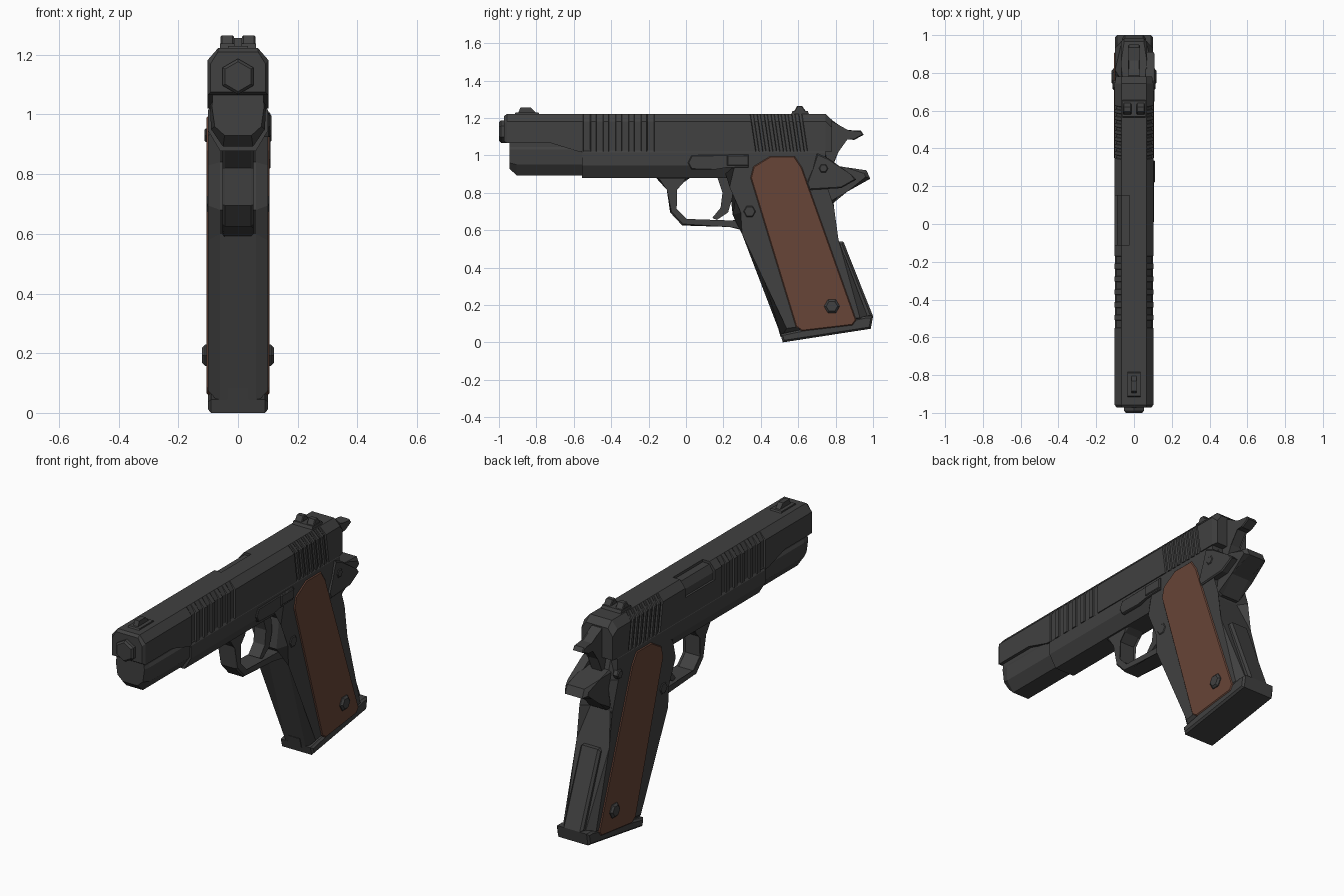
import bpy, bmesh, math
from mathutils import Vector


def material(name, rgb):
    m = bpy.data.materials.new(name)
    m.diffuse_color = (*rgb, 1)
    return m


STEEL = material("dark_steel", (0.052, 0.052, 0.052))
WOOD = material("brown_wood", (0.135, 0.058, 0.038))


def finish(name, bm, mat):
    bmesh.ops.recalc_face_normals(bm, faces=bm.faces)
    me = bpy.data.meshes.new(name)
    bm.to_mesh(me)
    bm.free()
    me.materials.append(mat)
    ob = bpy.data.objects.new(name, me)
    bpy.context.collection.objects.link(ob)
    return ob


def prism(name, pts, x0, x1, bevel=0, mat=STEEL):
    """Side profile of (y, z) points extruded from x0 to x1, outline chamfered."""
    bm = bmesh.new()
    a = [bm.verts.new((x0, y, z)) for y, z in pts]
    b = [bm.verts.new((x1, y, z)) for y, z in pts]
    bm.faces.new(a)
    bm.faces.new(b[::-1])
    for i in range(len(pts)):
        j = (i + 1) % len(pts)
        bm.faces.new((a[i], b[i], b[j], a[j]))
    if bevel:
        rim = [e for e in bm.edges if abs(e.verts[0].co.x - e.verts[1].co.x) < 1e-6]
        bmesh.ops.bevel(bm, geom=rim, offset=bevel, offset_type='OFFSET', segments=1,
                        profile=0.5, affect='EDGES', clamp_overlap=True)
    return finish(name, bm, mat)


def loft(name, rings, mat=STEEL):
    """Skin between cross-sections that all have the same number of points."""
    bm = bmesh.new()
    vs = [[bm.verts.new(p) for p in r] for r in rings]
    n = len(vs[0])
    bm.faces.new(vs[0])
    bm.faces.new(vs[-1][::-1])
    for r, s in zip(vs, vs[1:]):
        for i in range(n):
            j = (i + 1) % n
            bm.faces.new((r[i], s[i], s[j], r[j]))
    return finish(name, bm, mat)


def mirrored(half, y, slant=0):
    """Cross-section ring from a half outline of (x, z) points."""
    both = half + [(-x, z) for x, z in reversed(half)]
    return [(x, y + slant * (z - 1.02), z) for x, z in both]


def hexagon(y, z, r, turn=0):
    return [(y + r * math.cos(math.radians(60 * k + turn)),
             z + r * math.sin(math.radians(60 * k + turn))) for k in range(6)]


# Slide with serrations
def slide_ring(y, w=0.102, zb=1.02, top=1.222, slant=0):
    return mirrored([(w, zb), (w, top - 0.04), (min(w, 0.067), top)], y, slant)


rings = [slide_ring(-0.972, 0.092, 1.075, 1.21), slide_ring(-0.957, zb=1.065),
         slide_ring(-0.72, zb=1.065), slide_ring(-0.575)]
for start, pitch, width, count, slant in ((-0.55, 0.068, 0.038, 6, 0),
                                          (0.372, 0.037, 0.017, 8, -0.15)):
    for k in range(count):
        y = start + k * pitch
        for dy, w in ((0, 0.102), (0.003, 0.093), (width, 0.093), (width + 0.003, 0.102)):
            rings.append(slide_ring(y + dy, w, slant=slant))
rings += [slide_ring(0.745), slide_ring(0.78, 0.096, 1.02, 1.19)]
slide = loft("slide", rings)

# Ejection port and the chamber seen inside it
cutter = prism("port_cutter", [(-0.11, 1.13), (0.15, 1.13), (0.15, 1.3), (-0.11, 1.3)], -0.2, -0.025)
cutter.hide_render = True
cutter.hide_viewport = True
mod = slide.modifiers.new("port", 'BOOLEAN')
mod.operation = 'DIFFERENCE'
mod.solver = 'EXACT'
mod.object = cutter
loft("chamber", [slide_ring(y, 0.09, 1.05, 1.208) for y in (-0.14, 0.18)])

# Barrel muzzle
loft("muzzle", [[(r * math.sin(k * math.pi / 3), y, 1.127 + r * math.cos(k * math.pi / 3))
                 for k in range(6)] for y, r in ((-1.0, 0.05), (-0.99, 0.06), (-0.93, 0.06))])

# Front dust cover and frame
cover = [(0.085, 1.1), (0.085, 1.045), (0.094, 1.03), (0.09, 0.95), (0.05, 0.892)]
low = [(0.085, 1.1), (0.085, 1.045), (0.088, 1.03), (0.078, 0.96), (0.045, 0.93)]
loft("dust_cover", [mirrored(low, -0.945), mirrored(cover, -0.905), mirrored(cover, -0.5)])
body = [(0.09, 1.03), (0.1, 1.015), (0.1, 0.945), (0.06, 0.878)]
loft("frame", [mirrored(body, y) for y in (-0.555, 0.3, 0.745)])

# Grip, base and back strap
prism("grip", [(0.2, 0.94), (0.275, 0.84), (0.25, 0.68), (0.335, 0.6), (0.51, 0.03),
               (0.985, 0.1), (0.815, 0.55), (0.75, 0.72), (0.775, 0.9), (0.745, 1.01), (0.3, 1.01)],
      -0.1, 0.1, 0.04)
prism("grip_base", [(0.505, 0.045), (0.517, 0.0), (0.988, 0.073), (1.0, 0.14), (0.96, 0.14)],
      -0.1, 0.1, 0.01)
prism("back_strap", [(0.78, 0.54), (0.842, 0.538), (1.0, 0.14), (0.9, 0.1)], -0.06, 0.06, 0.012)
prism("strap_plate", [(0.49, 0.085), (0.505, 0.03), (0.55, 0.03), (0.55, 0.085)], -0.035, 0.035)
prism("grip_tail", [(0.70, 0.96), (0.85, 0.937), (0.965, 0.92), (0.985, 0.875),
                    (0.85, 0.82), (0.77, 0.73), (0.70, 0.73)], -0.07, 0.07, 0.018)

# Wooden side panels, screws and pins
panel = [(0.45, 0.995), (0.58, 0.995), (0.62, 0.935), (0.91, 0.12), (0.89, 0.092),
         (0.62, 0.06), (0.587, 0.085), (0.345, 0.88), (0.36, 0.94)]
for side, s in (("left", 1), ("right", -1)):
    prism("grip_panel_" + side, panel, s * 0.08, s * 0.105, 0.005, WOOD)
    prism("grip_screw_" + side, hexagon(0.78, 0.193, 0.042), s * 0.09, s * 0.12, 0.01)
    prism("release_button_" + side, hexagon(0.34, 0.70, 0.034), s * 0.08, s * 0.104, 0.005)
    prism("safety_pin_" + side, hexagon(0.735, 0.93, 0.026), s * 0.08, s * 0.113, 0.005)

# Levers on one side
prism("slide_catch", [(0.03, 1.0), (0.335, 1.005), (0.335, 0.935), (0.22, 0.935),
                      (0.16, 0.925), (0.03, 0.925), (0.01, 0.96)], 0.08, 0.107, 0.004)
prism("catch_thumb_pad", [(0.22, 1.0), (0.335, 1.0), (0.335, 0.945), (0.22, 0.945)], 0.09, 0.112, 0.004)
prism("thumb_lever", [(0.70, 1.01), (0.76, 0.985), (0.88, 0.90), (0.91, 0.87), (0.83, 0.825),
                      (0.66, 0.815), (0.645, 0.85), (0.68, 0.93)], 0.06, 0.109, 0.006)

# Trigger guard and trigger
prism("trigger_guard", [(-0.165, 0.885), (-0.095, 0.82), (-0.085, 0.695), (-0.02, 0.625),
                        (0.235, 0.625), (0.36, 0.585), (0.36, 0.66), (0.235, 0.652), (0.0, 0.652),
                        (-0.058, 0.71), (-0.055, 0.82), (-0.02, 0.86), (0.03, 0.885)],
      -0.052, 0.052, 0.008)
prism("trigger", [(0.165, 0.89), (0.195, 0.80), (0.185, 0.72), (0.14, 0.665), (0.165, 0.655),
                  (0.225, 0.695), (0.25, 0.78), (0.235, 0.89)], -0.035, 0.035)

# Hammer
prism("hammer", [(0.72, 1.19), (0.785, 1.185), (0.82, 1.155), (0.865, 1.13), (0.935, 1.132),
                 (0.95, 1.11), (0.90, 1.083), (0.86, 1.09), (0.81, 1.02), (0.78, 0.93), (0.70, 0.93)],
      -0.032, 0.032, 0.005)

# Sights
prism("front_sight_base", [(-0.92, 1.215), (-0.91, 1.23), (-0.79, 1.23), (-0.78, 1.215)], -0.034, 0.034)
prism("front_sight_post", [(-0.9, 1.22), (-0.885, 1.257), (-0.83, 1.257), (-0.795, 1.22)], -0.014, 0.014)
prism("rear_sight_base", [(0.56, 1.215), (0.57, 1.238), (0.65, 1.238), (0.66, 1.215)], -0.06, 0.06)
for side, s in (("left", 1), ("right", -1)):
    prism("rear_sight_ear_" + side, [(0.575, 1.23), (0.595, 1.265), (0.62, 1.265), (0.645, 1.23)],
          s * 0.014, s * 0.058, 0.004)
